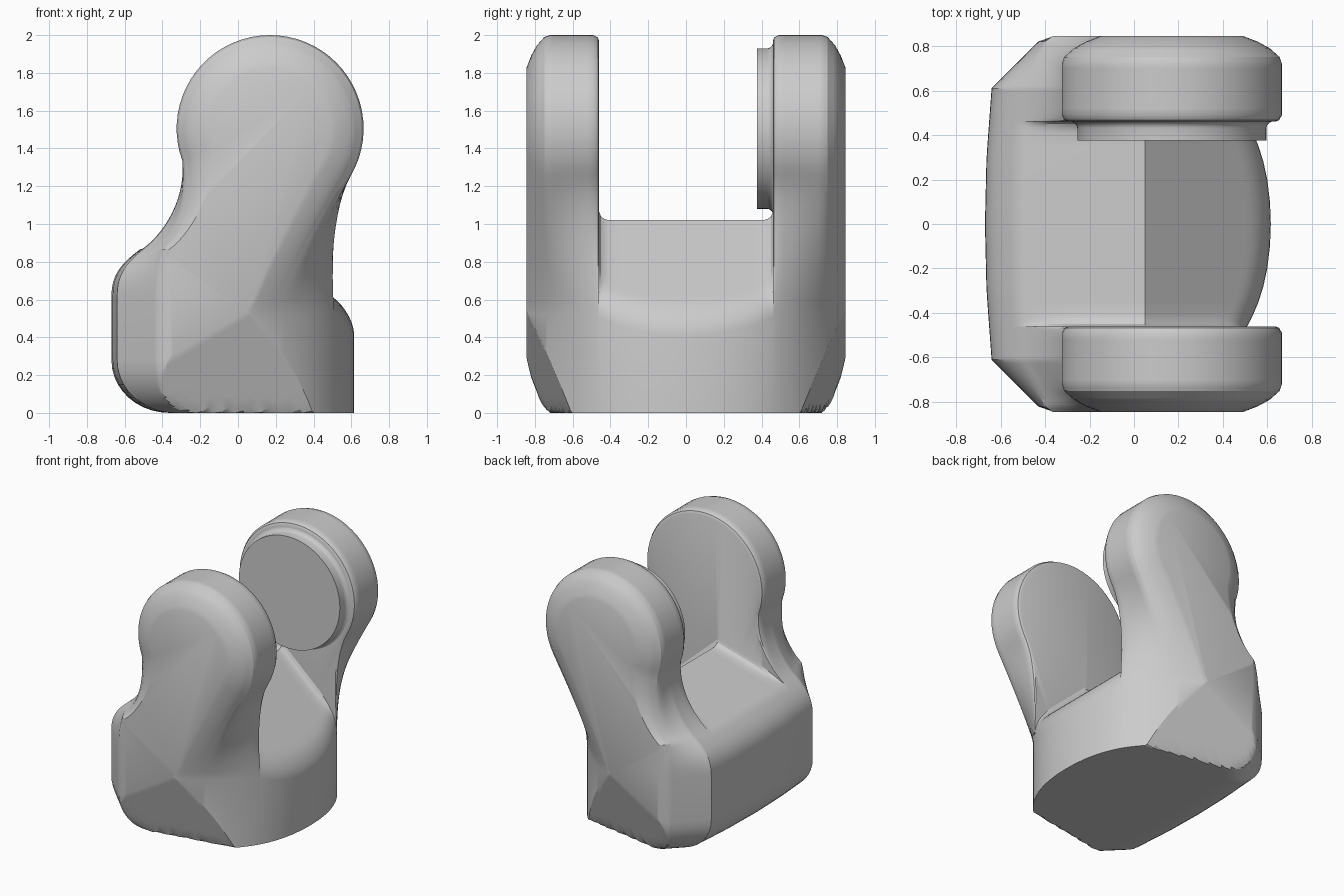
import bpy
from math import sin, cos, radians

if "Cube" in bpy.data.objects:
    bpy.data.objects.remove(bpy.data.objects["Cube"])

CX, CZ = 0.17, 1.505          # centre of the round lobe
NR, NL, NK = 12, 40, 14       # samples: right flank, lobe, left flank


def interp(table, v):
    for (a, fa), (b, fb) in zip(table, table[1:]):
        if v <= b:
            return fa + (fb - fa) * (v - a) / (b - a)
    return table[-1][1]


def bezier(p0, p1, p2, p3, n):
    pts = []
    for i in range(n + 1):
        t = i / n
        s = 1 - t
        pts.append(tuple(s**3 * a + 3 * s * s * t * b + 3 * s * t * t * c + t**3 * d
                         for a, b, c, d in zip(p0, p1, p2, p3)))
    return pts


def loft(name, rings):
    """Skin a list of equal-length closed rings and cap both ends."""
    n = len(rings[0])
    verts = [p for r in rings for p in r]
    faces = [(k * n + i, k * n + (i + 1) % n, (k + 1) * n + (i + 1) % n, (k + 1) * n + i)
             for k in range(len(rings) - 1) for i in range(n)]
    faces += [tuple(range(n))[::-1], tuple(range(len(verts) - n, len(verts)))]
    me = bpy.data.meshes.new(name)
    me.from_pydata(verts, [], faces)
    ob = bpy.data.objects.new(name, me)
    bpy.context.collection.objects.link(ob)
    bpy.ops.object.select_all(action='DESELECT')
    ob.select_set(True)
    bpy.context.view_layer.objects.active = ob
    bpy.ops.object.mode_set(mode='EDIT')
    bpy.ops.mesh.select_all(action='SELECT')
    bpy.ops.mesh.normals_make_consistent(inside=False)
    bpy.ops.object.mode_set(mode='OBJECT')
    bpy.ops.object.shade_smooth_by_angle(angle=radians(28))
    return ob


# Lobe radius and back edge position as functions of |y|
LOBE = [(0.46, 0.465), (0.467, 0.483), (0.49, 0.495), (0.72, 0.495), (0.75, 0.485),
        (0.79, 0.44), (0.82, 0.385), (0.845, 0.32)]
BACK = [(0, -0.67), (0.3, -0.663), (0.61, -0.64), (0.82, -0.43), (0.845, -0.36)]


def arm_top(a, xr, p3):
    """Flank, lobe and flank of one upright arm."""
    r = interp(LOBE, a)

    def on_lobe(deg):
        return CX + r * cos(radians(deg)), CZ + r * sin(radians(deg))

    e = on_lobe(-30)
    c = (e[0] - 0.1, e[1] - 0.173)
    right = bezier((xr, 0.52), (xr + 0.3 * (c[0] - xr), 0.76), c, e, NR)
    lobe = [on_lobe(-30 + 230 * i / NL) for i in range(NL + 1)]
    s = lobe[-1]
    left = bezier(s, (s[0] + 0.02, s[1] - 0.2), (p3[0] + 0.12, p3[1] + 0.085), p3, NK)
    return right + lobe[1:] + left[1:]


def floor_top(a, xr, p3):
    """Ridged saddle floor between the arms, sampled like an arm."""
    def z(x):
        if x > 0.05:
            return 1.02 - 0.9 * (x - 0.05)
        return 1.02 - (0.05 - x) * (1.02 - p3[1]) / (0.05 - p3[0])

    m = xr - 0.09
    n = NR // 2
    right = bezier((xr, z(xr) - 0.1), (xr, z(xr) - 0.04), (xr - 0.04, z(xr - 0.04)), (m, z(m)), n)
    xs = [m + (0.35 - m) * i / n for i in range(1, n + 1)]
    xs += [0.35 - 0.5 * i / NL for i in range(1, NL + 1)]
    xs += [-0.15 + (p3[0] + 0.15) * i / NK for i in range(1, NK + 1)]
    pts = right + [(x, z(x)) for x in xs]
    lift = interp([(0, 0), (0.41, 0), (0.435, 0.008), (0.45, 0.02), (0.46, 0.045)], a)
    last = len(pts) - 1
    return [(x, h + lift * min(1, 8 * i / last * (1 - i / last))) for i, (x, h) in enumerate(pts)]


def section(y, top):
    """Closed x-z outline of the body at depth y."""
    a = abs(y)
    xr = 0.615 - 0.38 * a**2 - 0.58 * a**4
    xl = interp(BACK, a)
    p3 = (-0.52 + 0.5 * (xl + 0.67), 0.865)
    pts = [(xr, 0.0)] + top(a, xr, p3)
    xm = p3[0] + 0.67 * (xl - p3[0])
    pts += bezier(p3, (xm, 0.79), (xl, 0.73), (xl, 0.62), 8)[1:]
    foot = bezier((xl, 0.28), (xl, 0.12), (xl + 0.14, 0), (xl + 0.31, 0), 10)
    pts += foot
    x0 = foot[-1][0]
    pts += [(x0 + (xr - x0) * i / 14, 0.0) for i in range(1, 14)]
    # tapered lower side facet
    return [(x, y, max(h, (a - 0.6 - (0.43 - x) * 0.19) / 0.32)) for x, h in pts]


# Body: arm, saddle and arm in one continuous skin
arm_y = sorted({0.46, 0.463, 0.467, 0.475, 0.49, 0.52, 0.56, 0.58, 0.6, 0.61, 0.625, 0.64, 0.66,
                0.68, 0.7, 0.72, 0.735, 0.75, 0.765, 0.78, 0.79, 0.805, 0.82, 0.833, 0.845})
mid_y = [0.46, 0.45, 0.435, 0.41, 0.35, 0.28, 0.2, 0.1]
half = [(y, arm_top) for y in reversed(arm_y)] + [(y, floor_top) for y in mid_y]
rings = [section(-y, f) for y, f in half]
rings.append(section(0, floor_top))
rings += [section(y, f) for y, f in reversed(half)]
loft("clevis_body", rings)

# Round raised pad on the inner face of the rear arm
pad = [(0.425, 0.375), (0.425, 0.432), (0.429, 0.445), (0.44, 0.456), (0.455, 0.462), (0.455, 0.48)]
loft("round_pad", [[(CX + r * cos(radians(i * 5)), y, CZ + r * sin(radians(i * 5)))
                    for i in range(72)] for r, y in pad])
